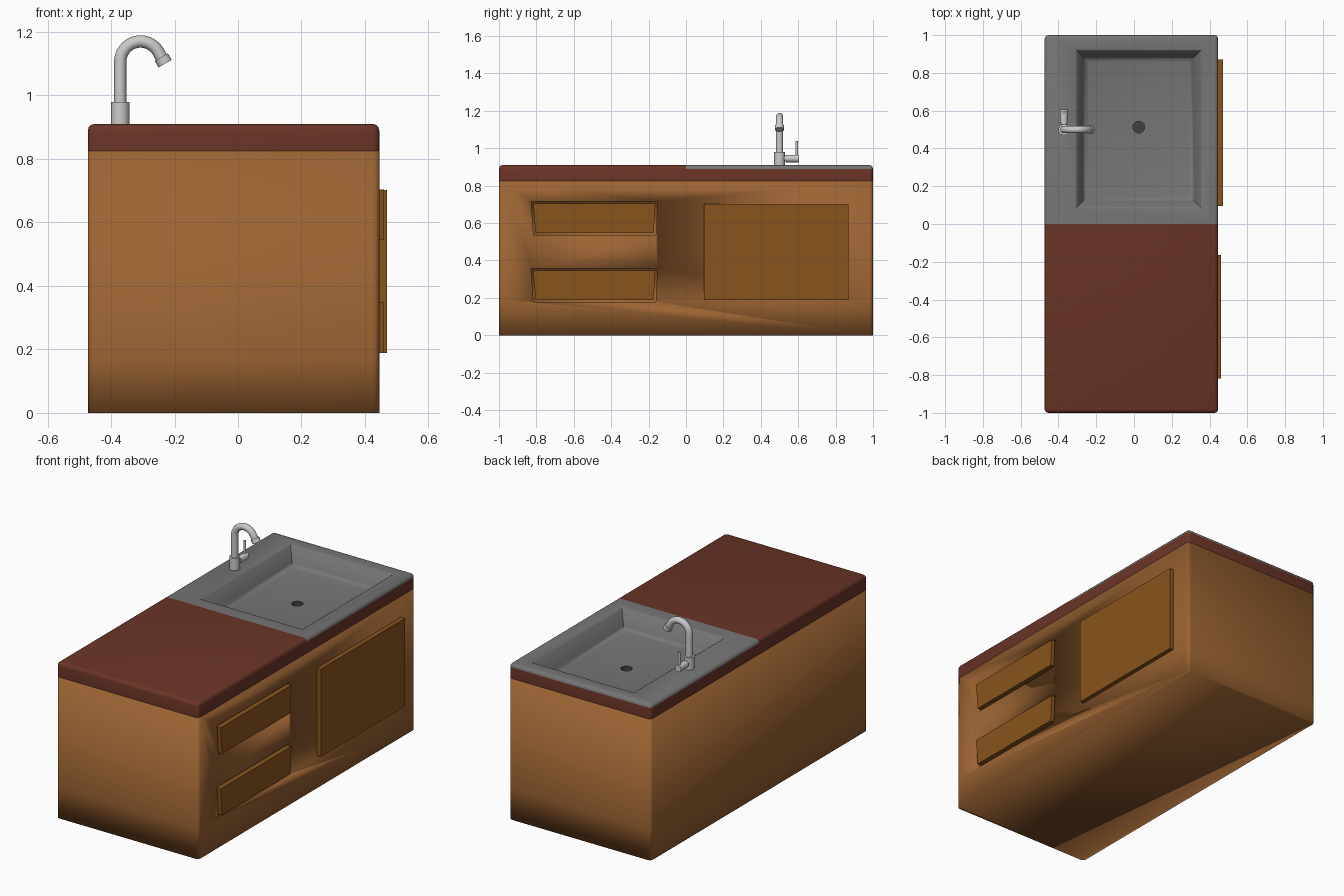
import bpy, bmesh, math
from mathutils import Vector

if "Cube" in bpy.data.objects:
    bpy.data.objects.remove(bpy.data.objects["Cube"])

X0, X1 = -0.473, 0.445


def material(name, rgb):
    m = bpy.data.materials.new(name)
    m.diffuse_color = (*rgb, 1)
    m.use_nodes = True
    m.node_tree.nodes["Principled BSDF"].inputs["Base Color"].default_value = m.diffuse_color
    return m


wood = material("wood", (0.33, 0.125, 0.032))
dark_wood = material("dark_wood", (0.145, 0.034, 0.02))
panel_wood = material("panel_wood", (0.25, 0.09, 0.012))
steel = material("steel", (0.18, 0.18, 0.18))
drain_dark = material("drain_dark", (0.05, 0.05, 0.05))


def finish(bm, name, mats=(), angle=None):
    bmesh.ops.recalc_face_normals(bm, faces=bm.faces[:])
    me = bpy.data.meshes.new(name)
    bm.to_mesh(me)
    bm.free()
    ob = bpy.data.objects.new(name, me)
    bpy.context.collection.objects.link(ob)
    for m in mats:
        me.materials.append(m)
    if angle:
        bpy.ops.object.select_all(action='DESELECT')
        ob.select_set(True)
        bpy.context.view_layer.objects.active = ob
        bpy.ops.object.shade_smooth_by_angle(angle=math.radians(angle))
    return ob


def add_prism(bm, outline, x0, x1):
    """Extrude a (y, z) quad along x."""
    a = [bm.verts.new((x0, y, z)) for y, z in outline]
    b = [bm.verts.new((x1, y, z)) for y, z in outline]
    bm.faces.new(a[::-1])
    bm.faces.new(b)
    for i in range(4):
        j = (i + 1) % 4
        bm.faces.new((a[i], a[j], b[j], b[i]))


def box(z0, z1, bevel_top):
    bm = bmesh.new()
    add_prism(bm, [(-1, z0), (1, z0), (1, z1), (-1, z1)], X0, X1)
    bmesh.ops.recalc_face_normals(bm, faces=bm.faces[:])

    def chosen(e):
        a, b = e.verts[0].co, e.verts[1].co
        return abs(a.z - b.z) > 0.01 or (bevel_top and min(a.z, b.z) > z1 - 0.01)
    bmesh.ops.bevel(bm, geom=[e for e in bm.edges if chosen(e)], offset=0.02,
                    segments=3, profile=0.5, affect='EDGES')
    return bm


def cut_plane(bm, co, no):
    bmesh.ops.bisect_plane(bm, geom=bm.verts[:] + bm.edges[:] + bm.faces[:],
                           plane_co=co, plane_no=no)


def drawer_outline(z, gap):
    return [(-0.815 + gap, z + gap), (-0.162 - gap, z + gap),
            (-0.153 - gap, z + 0.18 - gap), (-0.828 + gap, z + 0.18 - gap)]


# Cabinet body, recessed around the drawers and hollow under the basin
bm = box(0, 0.825, False)
cut_plane(bm, (0, 0, 0.18), (0, 0, 1))
for f in bm.faces:
    f.smooth = True
body = finish(bm, "cabinet_body", [wood])

bm = bmesh.new()
for z in (0.178, 0.535):
    add_prism(bm, drawer_outline(z, 0), 0.425, 0.5)
add_prism(bm, [(0.05, 0.76), (0.95, 0.76), (0.95, 0.9), (0.05, 0.9)], -0.34, 0.39)
cutter = finish(bm, "recess_cutter", [wood])
cutter.hide_render = True
cutter.hide_set(True)
mod = body.modifiers.new("recesses", 'BOOLEAN')
mod.operation, mod.solver, mod.object = 'DIFFERENCE', 'EXACT', cutter
body.modifiers.new("normals", 'WEIGHTED_NORMAL').mode = 'CORNER_ANGLE'

# Drawer fronts and cupboard door
for name, z in (("lower_drawer", 0.178), ("upper_drawer", 0.535)):
    bm = bmesh.new()
    add_prism(bm, drawer_outline(z, 0.011), 0.42, 0.46)
    finish(bm, name, [panel_wood])
bm = bmesh.new()
add_prism(bm, [(0.095, 0.188), (0.87, 0.188), (0.87, 0.702), (0.095, 0.702)], 0.43, 0.47)
finish(bm, "cupboard_door", [panel_wood])

# Worktop with the sink formed in its rear half
bm = box(0.825, 0.91, True)
cut_plane(bm, (0, 0, 0), (0, 1, 0))
bm.normal_update()
for f in bm.faces:
    c = f.calc_center_median()
    f.material_index = int(c.y > 0 and c.z > 0.89)
bmesh.ops.delete(bm, geom=[f for f in bm.faces if f.normal.z < -0.9], context='FACES_ONLY')
top = next(f for f in bm.faces if f.normal.z > 0.99 and f.calc_center_median().y > 0)
rim = top.edges[:]
bmesh.ops.delete(bm, geom=[top], context='FACES_ONLY')
old_faces = set(bm.faces)


def loop(points):
    vs = [bm.verts.new(p) for p in points]
    return vs, [bm.edges.new((vs[i - 1], vs[i])) for i in range(len(vs))]


def skin(a, b):
    return [bm.faces.new((a[i - 1], a[i], b[i], b[i - 1])) for i in range(len(a))]


rings = []
for d, z in ((0, 0.91), (0.008, 0.904), (0.04, 0.825), (0.052, 0.81), (0.07, 0.805)):
    a, b, c, e = -0.31 + d, 0.36 - d, 0.08 + d, 0.925 - d
    rings.append(loop([(a, c, z), (b, c, z), (b, e, z), (a, e, z)]))
for r, s in zip(rings, rings[1:]):
    skin(r[0], s[0])
circle = [(0.025 + 0.031 * math.cos(k * math.tau / 24),
           0.513 + 0.031 * math.sin(k * math.tau / 24)) for k in range(24)]
drain_top = loop([(x, y, 0.805) for x, y in circle])
drain_low = loop([(x, y, 0.775) for x, y in circle])
drain = skin(drain_top[0], drain_low[0]) + [bm.faces.new(drain_low[0])]
bmesh.ops.triangle_fill(bm, edges=rim + rings[0][1], use_beauty=True, normal=(0, 0, 1))
bmesh.ops.triangle_fill(bm, edges=rings[-1][1] + drain_top[1], use_beauty=True, normal=(0, 0, 1))
for f in bm.faces:
    if f not in old_faces:
        f.material_index = 2 if f in drain else 1
finish(bm, "worktop_with_sink", [dark_wood, steel, drain_dark], 40)


# Tap parts
def cylinder(name, p, q, radius, sides=24):
    p, q = Vector(p), Vector(q)
    bm = bmesh.new()
    bmesh.ops.create_cone(bm, cap_ends=True, segments=sides, radius1=radius,
                          radius2=radius, depth=(q - p).length)
    bm.transform((q - p).to_track_quat('Z', 'Y').to_matrix().to_4x4())
    bmesh.ops.translate(bm, verts=bm.verts[:], vec=(p + q) / 2)
    return finish(bm, name, (), 40)


TX, TY, R = -0.371, 0.5, 0.064
cylinder("tap_base", (TX, TY, 0.905), (TX, TY, 0.98), 0.029)
cylinder("tap_valve_neck", (TX, TY, 0.945), (TX, 0.54, 0.945), 0.015)
cylinder("tap_valve", (TX, 0.535, 0.945), (TX, 0.605, 0.945), 0.02)
cylinder("tap_lever", (TX, 0.592, 0.95), (TX, 0.592, 1.038), 0.007, 12)

# Curved spout
end = math.radians(30)
path = [(TX, TY, 0.97)]
for k in range(17):
    t = math.pi + (end - math.pi) * k / 16
    path.append((TX + R + R * math.cos(t), TY, 1.106 + R * math.sin(t)))
tip = Vector(path[-1])
along = Vector((math.sin(end), 0, -math.cos(end)))
path.append(tip + along * 0.025)
cu = bpy.data.curves.new("tap_spout", 'CURVE')
cu.dimensions = '3D'
cu.bevel_depth = 0.0195
cu.bevel_resolution = 4
cu.use_fill_caps = True
sp = cu.splines.new('POLY')
sp.points.add(len(path) - 1)
for pt, co in zip(sp.points, path):
    pt.co = (*co, 1)
sp.use_smooth = True
bpy.context.collection.objects.link(bpy.data.objects.new("tap_spout", cu))
cylinder("tap_nozzle", tip + along * 0.02, tip + along * 0.044, 0.024)
